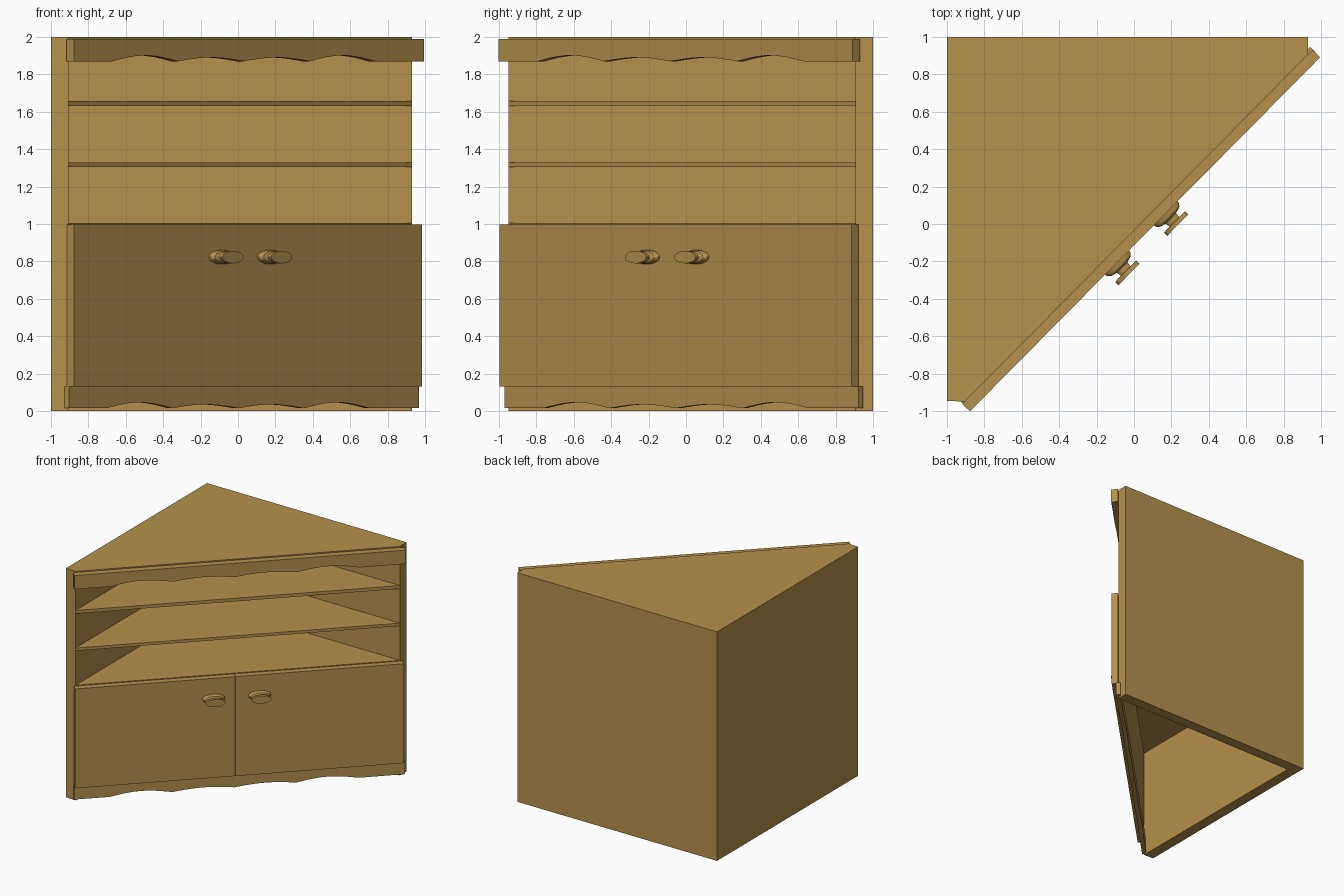
import bpy, bmesh, math
from mathutils import Vector

if "Cube" in bpy.data.objects:
    bpy.data.objects.remove(bpy.data.objects["Cube"])

wood = bpy.data.materials.new("honey_wood")
wood.diffuse_color = (0.456, 0.283, 0.072, 1)
wood.use_nodes = True
wood.node_tree.nodes["Principled BSDF"].inputs["Base Color"].default_value = wood.diffuse_color

# Corner points of the plan
C = (-0.905, 0.905)          # inner back corner
A = (-0.905, -0.95)          # front end of left wall
B = (0.93, 0.905)            # front end of back wall
MID = Vector(((A[0] + B[0]) / 2, (A[1] + B[1]) / 2, 0))
ang = math.atan2(B[1] - A[1], B[0] - A[0])
U = Vector((math.cos(ang), math.sin(ang), 0))    # along the diagonal front
N = Vector((math.sin(ang), -math.cos(ang), 0))   # outward from the front


def front(u, d, z):
    return MID + U * u + N * d + Vector((0, 0, z))


def finish(name, bm):
    bmesh.ops.recalc_face_normals(bm, faces=bm.faces)
    me = bpy.data.meshes.new(name)
    bm.to_mesh(me)
    bm.free()
    me.materials.append(wood)
    ob = bpy.data.objects.new(name, me)
    bpy.context.collection.objects.link(ob)
    return ob


def prism(name, ring, offset):
    """Extrude a closed outline by an offset vector."""
    bm = bmesh.new()
    f = bm.faces.new([bm.verts.new(p) for p in ring])
    ext = bmesh.ops.extrude_face_region(bm, geom=[f], use_keep_orig=True)
    bmesh.ops.translate(bm, vec=offset,
                        verts=[g for g in ext["geom"] if isinstance(g, bmesh.types.BMVert)])
    return finish(name, bm)


# Carcass: two walls and the top as one closed shell, open at front and bottom
plan = {"k": (-1, 1), "l": (-1, -0.945), "a": A, "b": B, "r": (0.93, 1), "c": C}
heights = {"0": 0, "1": 1.972, "2": 2}
bm = bmesh.new()
vs = {}
for face in ("k2 l2 a2 b2 r2", "c1 a1 b1", "a1 b1 b2 a2", "k0 l0 a0 c0 b0 r0",
             "k0 l0 l2 k2", "k0 r0 r2 k2", "l0 a0 a1 a2 l2", "r0 b0 b1 b2 r2",
             "c0 a0 a1 c1", "c0 b0 b1 c1"):
    loop = []
    for key in face.split():
        if key not in vs:
            vs[key] = bm.verts.new((*plan[key[0]], heights[key[1]]))
        loop.append(vs[key])
    bm.faces.new(loop)
finish("cabinet_walls_and_top", bm)

# Shelves
for name, z0, z1 in (("counter_shelf", 0.975, 1.005), ("middle_shelf", 1.305, 1.33),
                     ("upper_shelf", 1.63, 1.658)):
    prism(name, [(*p, z0) for p in (C, A, B)], Vector((0, 0, z1 - z0)))

# Doors
for name, u0, u1 in (("left_door", -1.317, -0.03), ("right_door", -0.028, 1.329)):
    prism(name, [front(u, 0, z) for u, z in ((u0, 0.13), (u1, 0.13), (u1, 0.998), (u0, 0.998))],
          N * 0.053)


# Scalloped boards
def scalloped(name, u0, u1, d0, d1, z0, z1):
    pts = [(u0, z0)]
    for i, h in enumerate((0.031, 0.02, 0.02, 0.031)):
        for k in range(10):
            pts.append((-1.03 + 0.5 * (i + k / 10), z0 + h * math.sin(math.pi * k / 10)))
    pts += [(0.97, z0), (u1, z0), (u1, z1), (u0, z1)]
    prism(name, [front(u, d0, z) for u, z in pts], N * (d1 - d0))


scalloped("top_trim", -1.322, 1.34, 0, 0.056, 1.87, 1.99)
scalloped("base_trim", -1.319, 1.343, -0.021, 0.016, 0.015, 0.13)

# Oval door knobs, turned profile of (radius, distance out)
PROFILE = [(0.09, 0.045), (0.09, 0.066), (0.075, 0.084), (0.04, 0.094),
           (0.036, 0.12), (0.08, 0.122), (0.08, 0.146)]
SIDES = 20
for name, uc in (("left_knob", -0.203), ("right_knob", 0.167)):
    bm = bmesh.new()
    rings = []
    for r, d in PROFILE:
        rings.append([bm.verts.new(front(uc + r * math.cos(t), d, 0.823 + 0.42 * r * math.sin(t)))
                      for t in (2 * math.pi * k / SIDES for k in range(SIDES))])
    for r0, r1 in zip(rings, rings[1:]):
        for k in range(SIDES):
            j = (k + 1) % SIDES
            bm.faces.new((r0[k], r0[j], r1[j], r1[k]))
    bm.faces.new(rings[0])
    bm.faces.new(rings[-1])
    ob = finish(name, bm)
    bpy.ops.object.select_all(action='DESELECT')
    ob.select_set(True)
    bpy.context.view_layer.objects.active = ob
    bpy.ops.object.shade_smooth_by_angle(angle=math.radians(35))
